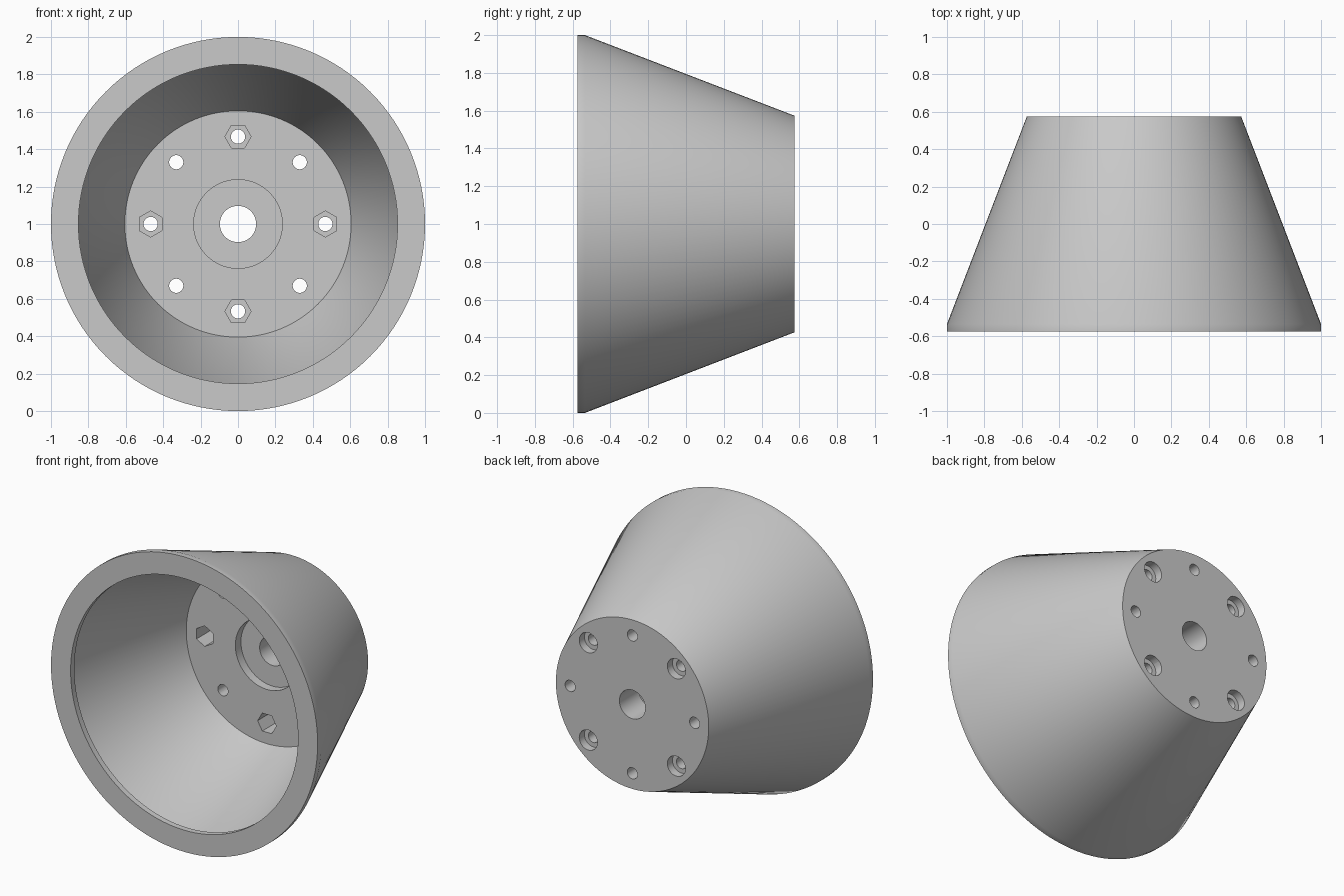
import bpy, bmesh, math
from mathutils import Matrix, Vector

cube = bpy.data.objects.get("Cube")
if cube:
    bpy.data.objects.remove(cube, do_unlink=True)

FRONT, FLOOR, BACK = -0.575, 0.31, 0.575
BOLT_RADIUS = 0.467
AXIS = Vector((0, 0, 1))


def new_object(name, bm):
    mesh = bpy.data.meshes.new(name)
    bmesh.ops.recalc_face_normals(bm, faces=bm.faces)
    bm.to_mesh(mesh)
    bm.free()
    obj = bpy.data.objects.new(name, mesh)
    bpy.context.collection.objects.link(obj)
    return obj


def bolt_cutter(name, angles, radius, y0, y1, sides):
    """Prisms along y, spaced round the bolt circle."""
    bm = bmesh.new()
    for a in angles:
        place = (Matrix.Translation(AXIS) @ Matrix.Rotation(math.radians(a), 4, "Y")
                 @ Matrix.Translation((0, (y0 + y1) / 2, BOLT_RADIUS))
                 @ Matrix.Rotation(math.radians(90), 4, "X"))
        if sides == 6:  # points lie along the tangent of the bolt circle
            place = place @ Matrix.Rotation(math.radians(90), 4, "Z")
        bmesh.ops.create_cone(bm, cap_ends=True, segments=sides, radius1=radius,
                              radius2=radius, depth=y1 - y0, matrix=place)
    obj = new_object(name, bm)
    obj.hide_render = True
    return obj


# Conical cup with an inward front lip: closed (radius, y) profile turned about y
profile = [(1.0, FRONT), (1.0, -0.535), (0.573, BACK), (0.097, BACK),
           (0.097, FLOOR + 0.06), (0.237, FLOOR + 0.06), (0.237, FLOOR),
           (0.605, FLOOR), (0.925, -0.51), (0.925, -0.535),
           (0.853, -0.535), (0.853, FRONT)]
bm = bmesh.new()
verts = [bm.verts.new((r, y, 1)) for r, y in profile]
edges = [bm.edges.new((v, verts[i - 1])) for i, v in enumerate(verts)]
bmesh.ops.spin(bm, geom=verts + edges, cent=AXIS, axis=(0, 1, 0),
               angle=math.tau, steps=128, use_merge=True)
bmesh.ops.remove_doubles(bm, verts=bm.verts, dist=0.0001)
cup = new_object("conical_cup", bm)

# Nut pockets in front, counterbores behind, and through holes for all
square = range(0, 360, 90)
diagonal = range(45, 360, 90)
cutters = [
    bolt_cutter("nut_pocket_cutter", square, 0.07, FLOOR - 0.1, FLOOR + 0.16, 6),
    bolt_cutter("counterbore_cutter", diagonal, 0.068, BACK - 0.055, BACK + 0.1, 32),
    bolt_cutter("bolt_hole_cutter", range(0, 360, 45), 0.038, FLOOR - 0.15, BACK + 0.15, 32),
]
bpy.context.view_layer.objects.active = cup
for cutter in cutters:
    mod = cup.modifiers.new(cutter.name, "BOOLEAN")
    mod.operation = "DIFFERENCE"
    mod.solver = "EXACT"
    mod.object = cutter
    bpy.ops.object.modifier_apply(modifier=mod.name)
    bpy.data.objects.remove(cutter, do_unlink=True)

# Single grey finish
grey = bpy.data.materials.new("plain_grey")
grey.use_nodes = True
colour = (0.59, 0.59, 0.59, 1)
grey.diffuse_color = colour
grey.node_tree.nodes["Principled BSDF"].inputs["Base Color"].default_value = colour
cup.data.materials.clear()
cup.data.materials.append(grey)

bpy.ops.object.select_all(action="DESELECT")
cup.select_set(True)
bpy.ops.object.shade_smooth_by_angle(angle=math.radians(30))
